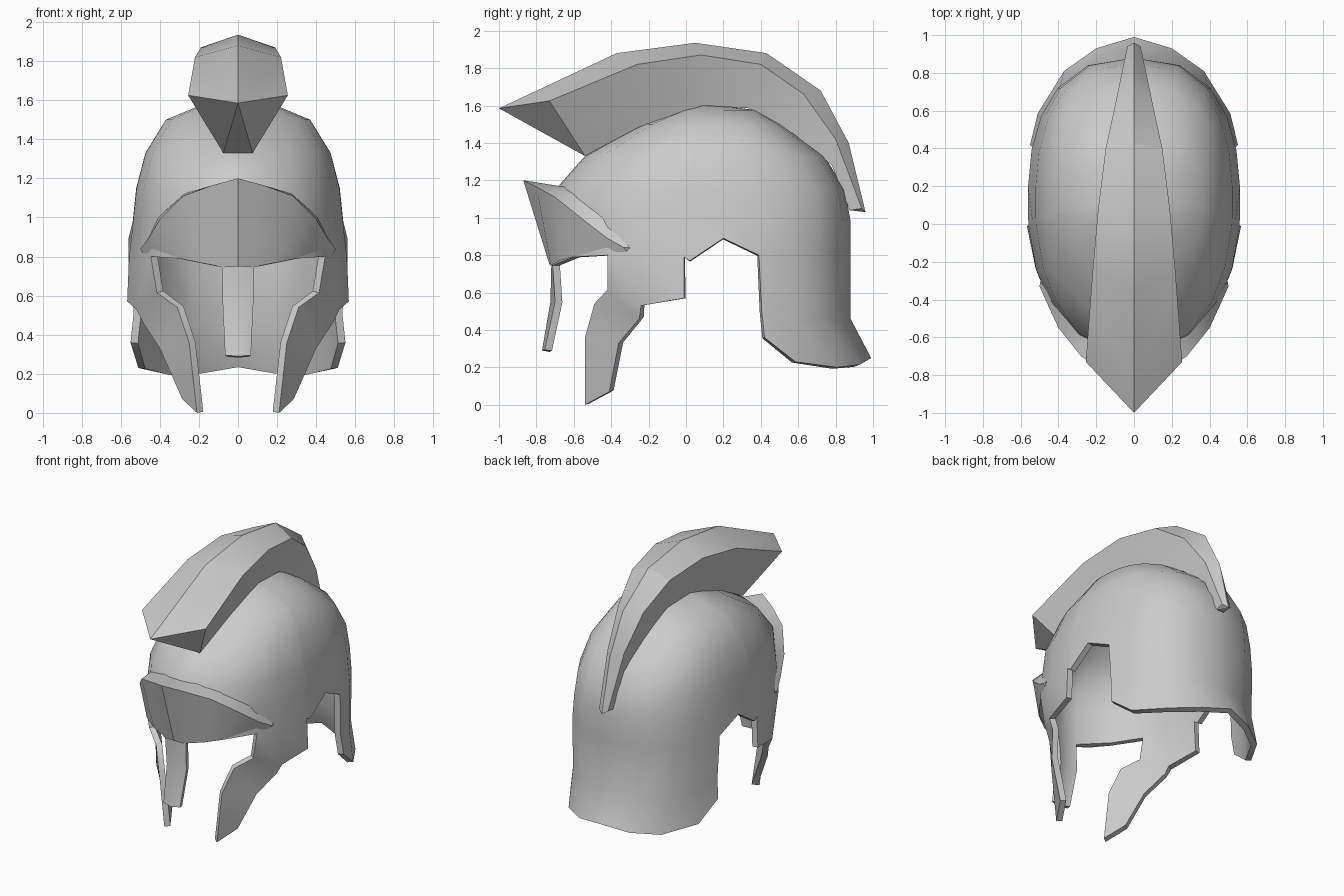
import bpy, bmesh
from mathutils import Vector

if "Cube" in bpy.data.objects:
    bpy.data.objects.remove(bpy.data.objects["Cube"])

steel = bpy.data.materials.new("pale_grey")
steel.diffuse_color = (0.6, 0.6, 0.6, 1)
steel.use_nodes = True
steel.node_tree.nodes["Principled BSDF"].inputs["Base Color"].default_value = steel.diffuse_color


def finish(name, verts, faces, angle, thickness=0.0):
    """Make a half mesh, mirror it over x, optionally thicken it, then shade it."""
    bm = bmesh.new()
    vs = [bm.verts.new(v) for v in verts]
    for f in faces:
        bm.faces.new([vs[i] for i in f])
    bmesh.ops.remove_doubles(bm, verts=bm.verts, dist=0.0005)
    bmesh.ops.recalc_face_normals(bm, faces=bm.faces)
    centre = Vector((0, 0.1, 0.8))
    if thickness:
        out = sum(f.normal.dot(f.calc_center_median() - centre) * f.calc_area() for f in bm.faces)
        if out < 0:
            bmesh.ops.reverse_faces(bm, faces=bm.faces)
    me = bpy.data.meshes.new(name)
    bm.to_mesh(me)
    bm.free()
    me.materials.append(steel)
    ob = bpy.data.objects.new(name, me)
    bpy.context.collection.objects.link(ob)
    mir = ob.modifiers.new("mirror", 'MIRROR')
    mir.use_clip = True
    mir.merge_threshold = 0.001
    if thickness:
        sol = ob.modifiers.new("thickness", 'SOLIDIFY')
        sol.thickness = thickness
        sol.offset = -1
    bpy.ops.object.select_all(action='DESELECT')
    ob.select_set(True)
    bpy.context.view_layer.objects.active = ob
    bpy.ops.object.convert(target='MESH')
    bm = bmesh.new()
    bm.from_mesh(ob.data)
    bmesh.ops.recalc_face_normals(bm, faces=bm.faces)
    bm.to_mesh(ob.data)
    bm.free()
    bpy.ops.object.shade_smooth_by_angle(angle=angle)
    return ob


# --- Shell: egg-shaped rings from crown to waist, with flaps hanging below ---
# ring: height, front y, back y, half width
rings = [(1.575, -0.02, 0.38, 0.19), (1.50, -0.23, 0.51, 0.37), (1.33, -0.54, 0.74, 0.475),
         (1.15, -0.70, 0.85, 0.522), (0.98, -0.72, 0.88, 0.54), (0.80, -0.72, 0.88, 0.562)]
# column: y at the waist, height of the waist edge
cols = [(-0.72, 0.75), (-0.713, 0.745), (-0.60, 0.79), (-0.42, 0.80), (-0.24, 0.80),
        (-0.01, 0.79), (0.02, 0.77), (0.20, 0.89), (0.39, 0.80), (0.57, 0.80),
        (0.72, 0.80), (0.84, 0.80), (0.88, 0.80)]
YC = 0.1


def ring_point(ring, col):
    z, yf, yb, w = ring
    s = (col[0] - YC) / (0.82 if col[0] < YC else 0.78)
    s = max(-1, min(1, s))
    c = YC + 0.0
    y = c + s * ((c - yf) if s < 0 else (yb - c))
    p = 2.1 if s < 0 else 2.5
    x = w * max(0, 1 - abs(s) ** p) ** (1 / p)
    return (x, y, col[1] if ring is rings[-1] else z)


verts, faces = [(0, 0.10, 1.61)], []
n = len(cols)
for r in rings:
    verts += [ring_point(r, c) for c in cols]
for k in range(n - 1):
    faces.append((0, 1 + k, 2 + k))
    for j in range(len(rings) - 1):
        a = 1 + j * n + k
        faces.append((a, a + 1, a + n + 1, a + n))
waist = list(range(1 + (len(rings) - 1) * n, 1 + len(rings) * n))


def hang(top, rows):
    """Hang rows of points below a row of existing vertices."""
    for row in rows:
        new = list(range(len(verts), len(verts) + len(row)))
        verts.extend(row)
        for i in range(len(row) - 1):
            faces.append((top[i], top[i + 1], new[i + 1], new[i]))
        top = new
    return top


# nose guard
hang(waist[0:2], [[(0, -0.725, 0.55), (0.078, -0.70, 0.55)],
                  [(0, -0.77, 0.29), (0.066, -0.755, 0.295)]])
# temple flap, then the cheek guard under its front half
flap = hang(waist[3:6], [[(0.415, -0.42, 0.615), (0.52, -0.24, 0.53), (0.567, -0.01, 0.57)]])
hang(flap[0:2], [[(0.31, -0.49, 0.54), (0.485, -0.25, 0.46)],
                 [(0.25, -0.54, 0.36), (0.40, -0.36, 0.33)],
                 [(0.21, -0.54, 0.0), (0.285, -0.41, 0.07)]])
# flared neck guard
hang(waist[8:13], [[(0.535, 0.405, 0.50), (0.49, 0.57, 0.47), (0.39, 0.73, 0.45),
                    (0.22, 0.84, 0.45), (0, 0.88, 0.46)],
                   [(0.55, 0.42, 0.36), (0.51, 0.585, 0.23), (0.37, 0.81, 0.20),
                    (0.20, 0.93, 0.215), (0, 0.99, 0.25)]])
finish("helmet_shell", verts, faces, 0.75, 0.04)

# --- Brow: wedge with a sharp front rim, following the forehead ---
rim = [(0, -0.87, 1.20), (0.13, -0.80, 1.165), (0.28, -0.70, 1.11), (0.40, -0.55, 0.99),
       (0.46, -0.42, 0.89), (0.50, -0.33, 0.84)]
upper = [(0, -0.68, 1.17), (0.13, -0.65, 1.165), (0.28, -0.55, 1.12), (0.41, -0.42, 1.0),
         (0.46, -0.36, 0.90), (0.495, -0.30, 0.84)]
lower = [(0, -0.73, 0.75), (0.07, -0.722, 0.745), (0.20, -0.675, 0.77), (0.30, -0.61, 0.79),
         (0.425, -0.425, 0.80), (0.49, -0.32, 0.82)]
m = len(rim)
faces = []
for i in range(m - 1):
    for a, b in ((0, m), (2 * m, 0), (m, 2 * m)):
        faces.append((a + i, a + i + 1, b + i + 1, b + i))
faces.append((m - 1, 2 * m - 1, 3 * m - 1))
finish("brow_peak", rim + upper + lower, faces, 0.5)

# --- Crest: ridge, wide shoulder and narrow base swept over the crown ---
ridge = [(-1.0, 1.585), (-0.37, 1.88), (0.05, 1.935), (0.43, 1.88), (0.72, 1.68), (0.87, 1.40), (0.96, 1.03)]
shoulder = [(0.255, -0.73, 1.625), (0.22, -0.26, 1.82), (0.19, 0.08, 1.87), (0.15, 0.40, 1.82),
            (0.10, 0.63, 1.66), (0.065, 0.80, 1.42), (0.035, 0.94, 1.05)]
base = [(-0.54, 1.33), (-0.25, 1.485), (0.09, 1.60), (0.34, 1.585), (0.58, 1.445), (0.78, 1.28), (0.875, 1.04)]
widths = [0.075, 0.10, 0.10, 0.09, 0.07, 0.05, 0.03]
m = len(ridge)
verts = [(0, y, z) for y, z in ridge] + shoulder
verts += [(w, y, z) for w, (y, z) in zip(widths, base)]
verts += [(0, y, z) for y, z in base]
faces = []
for i in range(m - 1):
    for j in range(3):
        a = j * m + i
        faces.append((a, a + 1, a + m + 1, a + m))
for e in (0, m - 1):
    faces.append((e, m + e, 2 * m + e))
    faces.append((e, 2 * m + e, 3 * m + e))
finish("crest", verts, faces, 0.45)
